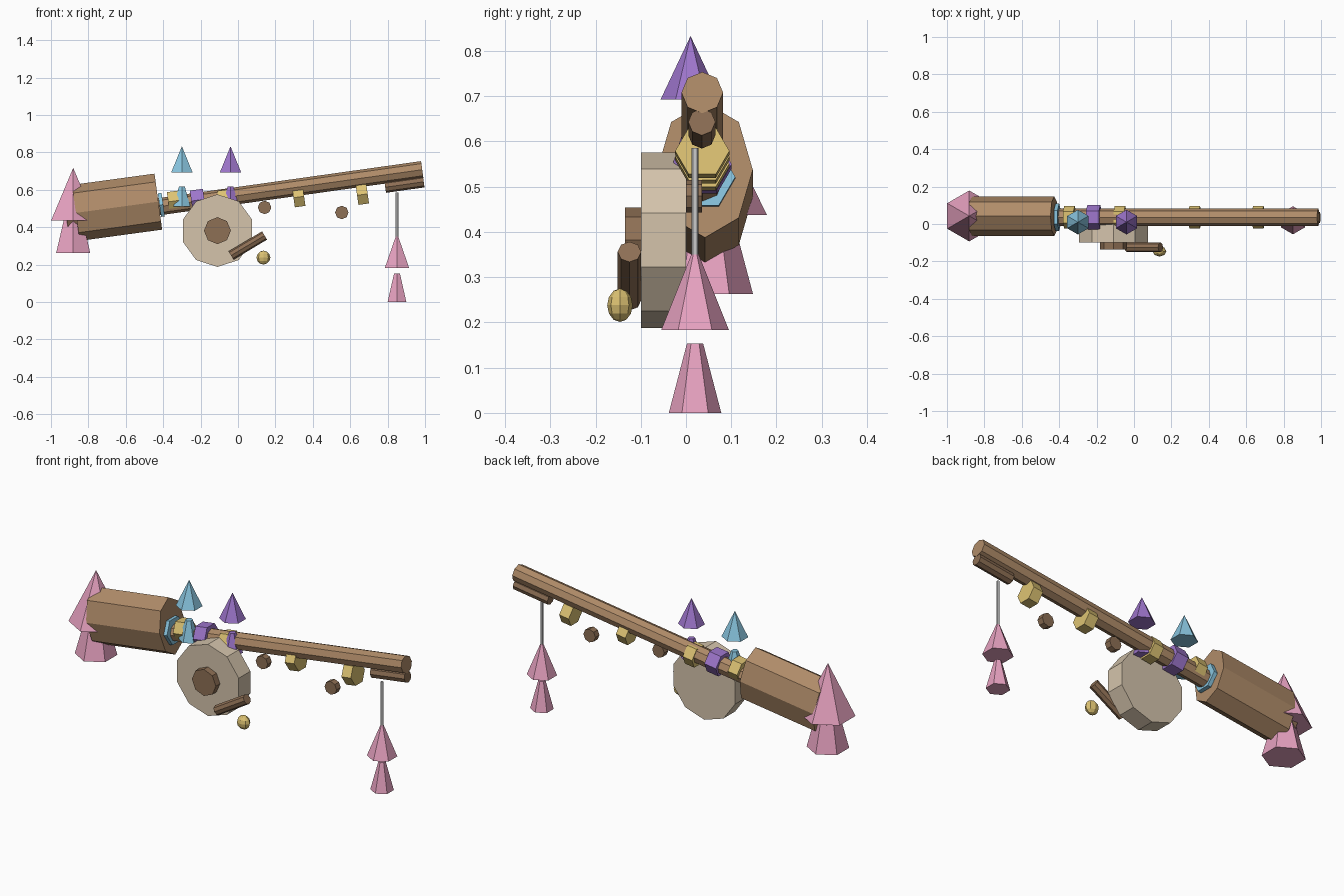
import bpy, bmesh, math
from mathutils import Matrix, Vector

if "Cube" in bpy.data.objects:
    bpy.data.objects.remove(bpy.data.objects["Cube"])


def material(name, rgb):
    m = bpy.data.materials.new(name)
    m.diffuse_color = (*rgb, 1)
    m.use_nodes = True
    m.node_tree.nodes["Principled BSDF"].inputs["Base Color"].default_value = m.diffuse_color
    return m


WOOD = material("wood", (0.43, 0.26, 0.14))
DARK = material("dark_wood", (0.27, 0.16, 0.09))
TAN = material("tan", (0.66, 0.55, 0.41))
GOLD = material("gold", (0.72, 0.54, 0.17))
PINK = material("pink", (0.80, 0.36, 0.53))
BLUE = material("blue", (0.25, 0.56, 0.74))
PURPLE = material("purple", (0.34, 0.18, 0.60))


def add(name, bm, mat):
    me = bpy.data.meshes.new(name)
    bm.to_mesh(me)
    bm.free()
    if mat:
        me.materials.append(mat)
    bpy.context.collection.objects.link(bpy.data.objects.new(name, me))


def prism(name, p0, p1, r0, r1, sides, mat, squash=1.0):
    """Low-poly cone or cylinder from p0 to p1; a corner stays on the y (or z) side."""
    p0, p1 = Vector(p0), Vector(p1)
    d = p1 - p0
    if abs(d.y) > 1e-6:
        rot = Matrix.Rotation(math.copysign(math.pi / 2, -d.y), 4, 'X')
    else:
        rot = Matrix.Rotation(math.atan2(d.x, d.z), 4, 'Y')
    m = Matrix.Translation((p0 + p1) / 2) @ rot @ Matrix.Diagonal((1, squash, 1, 1))
    bm = bmesh.new()
    bmesh.ops.create_cone(bm, cap_ends=True, segments=sides, radius1=r0, radius2=r1,
                          depth=d.length, matrix=m)
    bmesh.ops.remove_doubles(bm, verts=bm.verts, dist=1e-5)
    bmesh.ops.recalc_face_normals(bm, faces=bm.faces)
    add(name, bm, mat)


def band(name, x, z, r, length, mat):
    """Hexagonal band lying along the rod's tilt."""
    a = math.radians(8)
    h = Vector((math.cos(a), 0, math.sin(a))) * length / 2
    c = Vector((x, 0.036, z))
    prism(name, c - h, c + h, r, r, 6, mat)


def tassel(name, x, y, cone, skirt, mat):
    """Pointed cone above a flared skirt: (base z, top z, base r[, top r])."""
    prism(name + "_cone", (x, y, cone[0]), (x, y, cone[1]), cone[2], 0, 6, mat)
    prism(name + "_skirt", (x, y, skirt[0]), (x, y, skirt[1]), skirt[2], skirt[3], 6, mat)


# Rod, grip, butt cap and tip brace
prism("rod", (-0.43, 0.036, 0.509), (0.985, 0.036, 0.708), 0.046, 0.046, 8, WOOD)
prism("grip", (-0.867, 0.042, 0.477), (-0.426, 0.042, 0.537), 0.151, 0.151, 8, WOOD, 0.7)
prism("butt_cap", (-0.92, 0.042, 0.468), (-0.84, 0.042, 0.48), 0.09, 0.09, 8, DARK, 0.8)
prism("tip_brace", (0.787, 0.035, 0.614), (0.993, 0.035, 0.643), 0.03, 0.03, 8, DARK)

# Bands and guides along the rod
band("collar", -0.41, 0.52, 0.073, 0.02, BLUE)
band("purple_band", -0.215, 0.545, 0.065, 0.07, PURPLE)
for i, (x, z) in enumerate([(-0.345, 0.54), (-0.075, 0.547), (0.325, 0.562), (0.665, 0.575)]):
    band(f"gold_band_{i + 1}", x, z, 0.06, 0.057, GOLD)

# Small wooden beads below the rod
for i, (x, z) in enumerate([(0.142, 0.506), (0.555, 0.479)]):
    prism(f"bead_{i + 1}", (x, 0.0, z), (x, 0.035, z), 0.036, 0.036, 8, DARK)

# Reel with hub, crank and knob
prism("reel", (-0.11, -0.1, 0.382), (-0.11, 0.0, 0.382), 0.194, 0.194, 10, TAN)
prism("reel_hub", (-0.11, -0.135, 0.382), (-0.11, -0.09, 0.382), 0.072, 0.072, 8, DARK)
prism("crank", (-0.037, -0.125, 0.249), (0.142, -0.125, 0.356), 0.026, 0.026, 8, DARK)
bm = bmesh.new()
bmesh.ops.create_uvsphere(bm, u_segments=8, v_segments=6, radius=0.037,
                          matrix=Matrix.Translation((0.136, -0.146, 0.238))
                          @ Matrix.Diagonal((1, 0.76, 1, 1)))
add("crank_knob", bm, GOLD)

# Tassels: butt end, hanging lure, and the two floating above the rod
tassel("butt_tassel", -0.881, 0.043, (0.437, 0.718, 0.136), (0.263, 0.53, 0.105, 0.034), PINK)
tassel("lure", 0.85, 0.02, (0.183, 0.37, 0.075), (0.0, 0.153, 0.058, 0.018), PINK)
for name, x, mat in (("blue_tassel", -0.3, BLUE), ("purple_tassel", -0.04, PURPLE)):
    tassel(name, x, 0.01, (0.693, 0.833, 0.066), (0.51, 0.618, 0.052, 0.018), mat)

# Fishing line
prism("line", (0.85, 0.02, 0.3), (0.85, 0.02, 0.585), 0.008, 0.008, 6, None)
